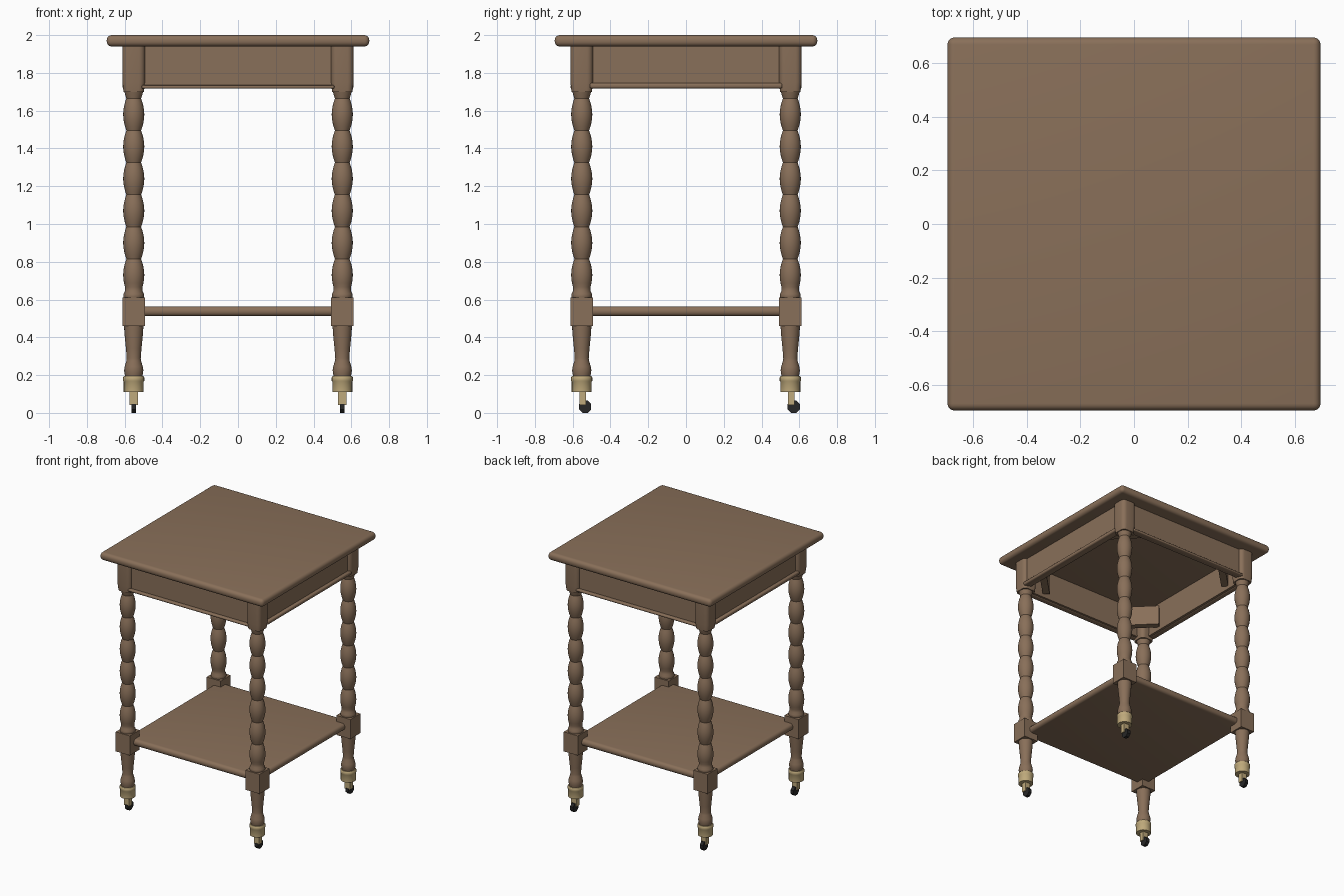
import bpy, bmesh, math
from mathutils import Matrix, Vector

if "Cube" in bpy.data.objects:
    bpy.data.objects.remove(bpy.data.objects["Cube"])


def material(name, rgb):
    m = bpy.data.materials.new(name)
    m.diffuse_color = (*rgb, 1)
    m.use_nodes = True
    m.node_tree.nodes["Principled BSDF"].inputs["Base Color"].default_value = m.diffuse_color
    return m


WOOD = material("wood", (0.25, 0.16, 0.10))
BRASS = material("brass", (0.52, 0.40, 0.20))
BLACK = material("black", (0.02, 0.02, 0.02))


def finish(name, bm, mat, smooth=35):
    bmesh.ops.recalc_face_normals(bm, faces=bm.faces)
    me = bpy.data.meshes.new(name)
    bm.to_mesh(me)
    bm.free()
    me.materials.append(mat)
    ob = bpy.data.objects.new(name, me)
    bpy.context.collection.objects.link(ob)
    if smooth:
        bpy.ops.object.select_all(action='DESELECT')
        ob.select_set(True)
        bpy.context.view_layer.objects.active = ob
        bpy.ops.object.shade_smooth_by_angle(angle=math.radians(smooth))
    return ob


def box(name, center, size, mat=WOOD, bevel=0, segs=3, turn=0, upright_only=False, foot=1):
    bm = bmesh.new()
    bmesh.ops.create_cube(bm, size=1, matrix=Matrix.Diagonal((*size, 1)))
    if bevel:
        edges = [e for e in bm.edges if not upright_only
                 or abs(e.verts[0].co.z - e.verts[1].co.z) > 1e-4]
        bmesh.ops.bevel(bm, geom=edges, offset=bevel, segments=segs,
                        profile=0.5, affect='EDGES')
    if foot != 1:  # narrow the lowest part of a post
        bmesh.ops.bisect_plane(bm, geom=bm.verts[:] + bm.edges[:] + bm.faces[:],
                               plane_co=(0, 0, -size[2] / 2 + 0.05), plane_no=(0, 0, 1))
        for v in bm.verts:
            if v.co.z < -size[2] / 2 + 0.01:
                v.co.x *= foot
                v.co.y *= foot
    bm.transform(Matrix.Translation(center) @ Matrix.Rotation(turn, 4, 'Z'))
    return finish(name, bm, mat, 40 if bevel else 0)


def lathe(name, x, y, profile, mat, sides=24):
    bm = bmesh.new()
    rings = [[bm.verts.new((x + r * math.cos(2 * math.pi * i / sides),
                            y + r * math.sin(2 * math.pi * i / sides), z))
              for i in range(sides)] for r, z in profile]
    for a, b in zip(rings, rings[1:]):
        for i in range(sides):
            j = (i + 1) % sides
            bm.faces.new((a[i], a[j], b[j], b[i]))
    bm.faces.new(rings[0])
    bm.faces.new(rings[-1])
    return finish(name, bm, mat)


# Top and lower shelf
box("table_top", (0, 0, 1.97), (1.39, 1.39, 0.06), bevel=0.026, segs=5)
box("lower_shelf", (0, 0, 0.538), (1.13, 1.13, 0.052), bevel=0.024, segs=5)

# Leg profiles: collar and six beads above the block, tapered foot below
beads = [(0.05, 0.60), (0.055, 0.615), (0.054, 0.63), (0.046, 0.645)]
for n in range(6):
    for k in range(9):
        t = k / 8
        if n or k:
            beads.append((0.039 + 0.017 * math.sin(math.pi * t) ** 0.9, 0.645 + 0.17 * (n + t)))
beads += [(0.047, 1.69), (0.052, 1.71)]
foot = [(0.043, 0.18), (0.048, 0.205), (0.051, 0.225), (0.048, 0.245), (0.039, 0.275),
        (0.037, 0.29), (0.041, 0.34), (0.049, 0.42), (0.052, 0.47)]
ferrule = [(0.053, 0.11), (0.053, 0.165), (0.056, 0.17), (0.056, 0.188), (0.052, 0.194)]

L = 0.552
for sx in (-1, 1):
    for sy in (-1, 1):
        x, y = sx * L, sy * L
        tag = ("front" if sy < 0 else "back") + ("_left" if sx < 0 else "_right")
        # Leg
        box(tag + "_post", (x, y, 1.82), (0.12, 0.12, 0.24), bevel=0.032, segs=5,
            upright_only=True, foot=0.9)
        lathe(tag + "_beaded_leg", x, y, beads, WOOD)
        box(tag + "_block", (x, y, 0.535), (0.12, 0.12, 0.15))
        lathe(tag + "_foot", x, y, foot, WOOD)
        # Caster
        lathe(tag + "_ferrule", x, y, ferrule, BRASS)
        box(tag + "_caster_stem", (x, y + 0.005, 0.078), (0.044, 0.036, 0.075), BRASS)
        bm = bmesh.new()
        bmesh.ops.create_cone(bm, cap_ends=True, segments=8, depth=0.026,
                              radius1=0.035, radius2=0.035)
        bm.transform(Matrix.Translation((x, y + 0.018, 0.0324))
                     @ Matrix.Rotation(math.pi / 8, 4, 'X')
                     @ Matrix.Rotation(math.pi / 2, 4, 'Y'))
        finish(tag + "_wheel", bm, BLACK, 0)
        # Diagonal brace inside the apron corner
        box(tag + "_corner_brace", (sx * 0.455, sy * 0.455, 1.825), (0.25, 0.05, 0.15),
            turn=-sx * sy * math.pi / 4)

# Apron boards with bottom mouldings
for s, fb, lr in ((-1, "front", "left"), (1, "back", "right")):
    box(fb + "_apron", (0, s * 0.57, 1.833), (1.02, 0.036, 0.222))
    box(lr + "_apron", (s * 0.57, 0, 1.833), (0.036, 1.02, 0.222))
    box(fb + "_moulding", (0, s * 0.59, 1.726), (1.02, 0.044, 0.018), bevel=0.007)
    box(lr + "_moulding", (s * 0.59, 0, 1.732), (0.044, 1.02, 0.028), bevel=0.01)
